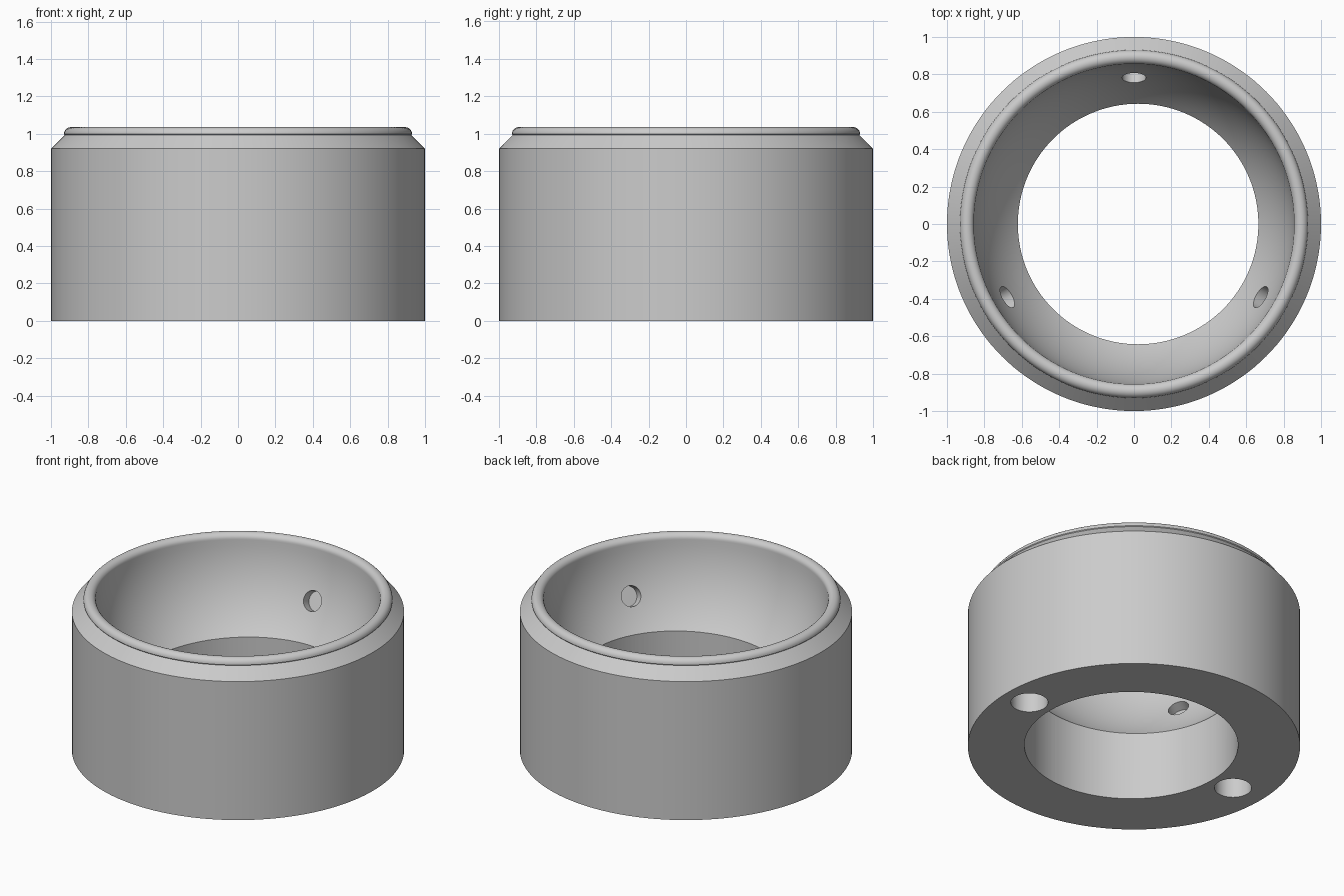
import bpy, bmesh
from math import sin, cos, pi, radians, acos, sqrt
from mathutils import Vector

cube = bpy.data.objects.get("Cube")
if cube:
    bpy.data.objects.remove(cube, do_unlink=True)

grey = bpy.data.materials.new("satin grey")
grey.use_nodes = True
colour = (0.6, 0.6, 0.6, 1)
grey.diffuse_color = colour
grey.node_tree.nodes["Principled BSDF"].inputs["Base Color"].default_value = colour

BOWL_Z, BOWL_R = 1.035, 0.857    # spherical seat
LIP_R, LIP_Z, LIP_T = 0.893, 0.998, 0.0375


def lathe(name, profile, steps=144):
    """Revolve (radius, height) points around z into a closed solid."""
    bm = bmesh.new()
    verts = [bm.verts.new((r, 0, z)) for r, z in profile]
    edges = [bm.edges.new(pair) for pair in zip(verts, verts[1:])]
    bmesh.ops.spin(bm, geom=verts + edges, cent=(0, 0, 0), axis=(0, 0, 1),
                   angle=2 * pi, steps=steps, use_duplicate=False)
    bmesh.ops.remove_doubles(bm, verts=bm.verts, dist=1e-5)
    bmesh.ops.recalc_face_normals(bm, faces=bm.faces)
    mesh = bpy.data.meshes.new(name)
    bm.to_mesh(mesh)
    bm.free()
    obj = bpy.data.objects.new(name, mesh)
    bpy.context.collection.objects.link(obj)
    mesh.materials.append(grey)
    return obj


def drill(target, start, end, radius, sides=48):
    """Cut a round hole from start to end."""
    axis = Vector(end) - Vector(start)
    bpy.ops.mesh.primitive_cylinder_add(
        vertices=sides, radius=radius, depth=axis.length,
        location=(Vector(start) + Vector(end)) / 2,
        rotation=axis.to_track_quat('Z', 'Y').to_euler())
    cutter = bpy.context.object
    cutter.name = "drill_cutter"
    cutter.hide_render = True
    cutter.data.materials.append(grey)
    mod = target.modifiers.new("hole", 'BOOLEAN')
    mod.operation = 'DIFFERENCE'
    mod.solver = 'EXACT'
    mod.object = cutter
    bpy.ops.object.select_all(action='DESELECT')
    bpy.context.view_layer.objects.active = target
    target.select_set(True)
    bpy.ops.object.modifier_apply(modifier=mod.name)
    bpy.data.objects.remove(cutter, do_unlink=True)


# Housing: wall, chamfer, rounded lip, then the spherical seat
profile = [(0, 0), (1, 0), (1, 0.92), (0.927, 0.993)]
profile += [(LIP_R + LIP_T * cos(a), LIP_Z + LIP_T * sin(a))
            for a in (radians(15 * i) for i in range(12))]
rim_angle = acos((BOWL_Z - LIP_Z) / BOWL_R)
profile += [(BOWL_R * sin(a), BOWL_Z - BOWL_R * cos(a))
            for a in (rim_angle * (1 - i / 32) for i in range(33))]
housing = lathe("socket_housing", profile)

# Through opening, slightly off centre
OFFSET = 0.022
drill(housing, (OFFSET, 0, -0.2), (OFFSET, 0, 0.9), 0.643, 128)

# Blind fixing holes in the underside
for side in (-1, 1):
    x = OFFSET + side * 0.8
    drill(housing, (x, 0, -0.1), (x, 0, 0.3), 0.112)

# Three bearing pockets, square to the seat
centre = Vector((0, 0, BOWL_Z))
for degrees in (90, 210, 330):
    a = radians(degrees)
    out = Vector((0.915 * cos(a), 0.915 * sin(a), -0.403)).normalized()
    drill(housing, centre + out * 0.7, centre + out * (BOWL_R + 0.06), 0.064)

bpy.ops.object.shade_smooth_by_angle(angle=radians(30))
